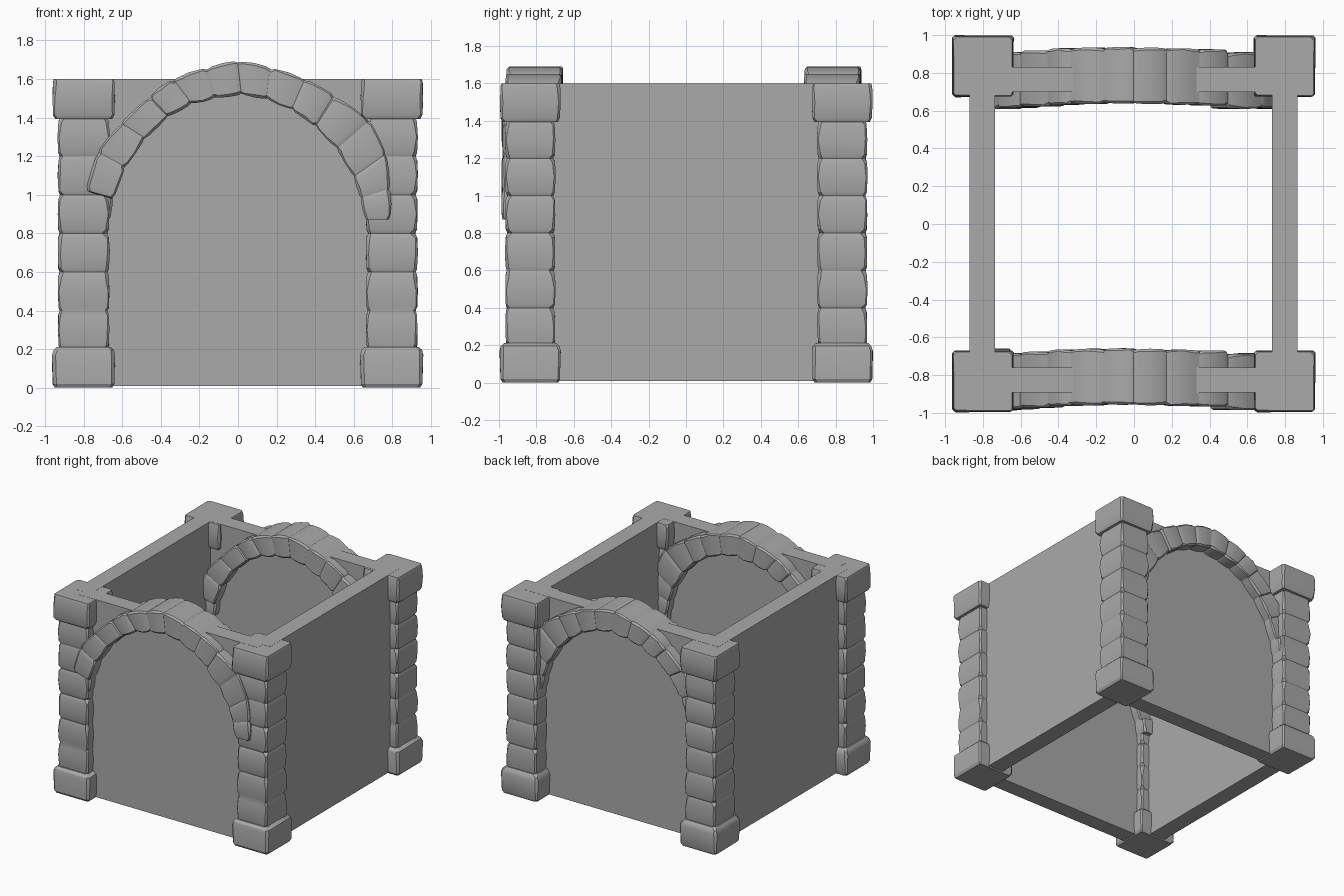
import bpy, bmesh, random
from mathutils import Vector

if "Cube" in bpy.data.objects:
    bpy.data.objects.remove(bpy.data.objects["Cube"], do_unlink=True)

stone = bpy.data.materials.new("grey_stone")
grey = (0.4, 0.4, 0.4, 1)
stone.diffuse_color = grey
stone.use_nodes = True
shader = stone.node_tree.nodes["Principled BSDF"]
shader.inputs["Base Color"].default_value = grey
shader.inputs["Roughness"].default_value = 0.9


def place(name, mesh, location=(0, 0, 0)):
    obj = bpy.data.objects.new(name, mesh)
    obj.location = location
    bpy.context.collection.objects.link(obj)
    return obj


def loft(name, rings, smooth=True):
    """Skin a list of closed rings and cap both ends."""
    bm = bmesh.new()
    loops = [[bm.verts.new(p) for p in ring] for ring in rings]
    for a, b in zip(loops, loops[1:]):
        for i in range(len(a)):
            j = (i + 1) % len(a)
            bm.faces.new((a[i], a[j], b[j], b[i]))
    bm.faces.new(loops[0])
    bm.faces.new(loops[-1])
    bmesh.ops.recalc_face_normals(bm, faces=bm.faces)
    mesh = bpy.data.meshes.new(name)
    bm.to_mesh(mesh)
    bm.free()
    mesh.materials.append(stone)
    if smooth:
        obj = place(name, mesh)
        bpy.ops.object.select_all(action="DESELECT")
        obj.select_set(True)
        bpy.context.view_layer.objects.active = obj
        bpy.ops.object.shade_smooth_by_angle(angle=0.5)
        bpy.data.objects.remove(obj)
    return mesh


def chipped_square(half, z, rough, chip):
    """Square ring with unevenly chipped corners."""
    ring = []
    for sx, sy in ((-1, -1), (1, -1), (1, 1), (-1, 1)):
        c = chip * random.uniform(0.5, 1.4)
        h = half + random.uniform(-rough, rough)
        ends = [Vector((sx * (h - c), sy * h, z)), Vector((sx * h, sy * (h - c), z))]
        ring += ends if sx * sy < 0 else ends[::-1]
    return ring


# Pillar parts, shared by all four corners
random.seed(4)
base_mesh = loft("pillar_base", [chipped_square(h, z, 0.002, 0.015) for h, z in
                 ((0.148, 0), (0.16, 0.02), (0.163, 0.17), (0.157, 0.195), (0.138, 0.212))])
cap_mesh = loft("pillar_cap", [chipped_square(h, z, 0.002, 0.014) for h, z in
                ((0.148, 1.393), (0.159, 1.415), (0.162, 1.5), (0.16, 1.585), (0.153, 1.6))])

courses = 6
shaft_rings = []
for k in range(courses):
    z = 0.2 + 0.2 * k
    for t, half, chip in ((0, 0.124, 0.02), (0.02, 0.131, 0.012),
                          (0.1, 0.134, 0.009), (0.175, 0.132, 0.014)):
        shaft_rings.append(chipped_square(half, z + t, 0.002, chip))
shaft_rings.append(chipped_square(0.125, 1.4, 0.002, 0.02))
shaft_mesh = loft("pillar_shaft", shaft_rings)

for side, x in (("right", -0.8), ("left", 0.797)):
    for end, y in (("front", -0.833), ("back", 0.835)):
        for part, mesh in (("base", base_mesh), ("shaft", shaft_mesh), ("cap", cap_mesh)):
            place(f"{end}_{side}_pillar_{part}", mesh, (x, y, 0))


# Walls
def wall(name, x0, x1, y0, y1):
    ring = ((x0, y0), (x1, y0), (x1, y1), (x0, y1))
    place(name, loft(name, [[(x, y, z) for x, y in ring] for z in (0.008, 1.601)], False))


wall("right_wall", -0.87, -0.735, -0.83, 0.83)
wall("left_wall", 0.73, 0.865, -0.83, 0.83)
wall("front_wall", -0.8, 0.8, -0.892, -0.76)
wall("back_wall", -0.8, 0.8, 0.70, 0.832)

# Arch joints: outer x, outer z, inner x, inner z
joints = [
    (-0.77, 0.87, -0.665, 0.87), (-0.79, 1.02, -0.645, 0.98),
    (-0.73, 1.22, -0.585, 1.14), (-0.61, 1.37, -0.48, 1.29),
    (-0.46, 1.51, -0.36, 1.405), (-0.34, 1.60, -0.24, 1.47),
    (-0.16, 1.66, -0.12, 1.50), (0.0, 1.695, 0.02, 1.52),
    (0.17, 1.66, 0.15, 1.495), (0.35, 1.60, 0.28, 1.44),
    (0.50, 1.515, 0.40, 1.355), (0.68, 1.39, 0.51, 1.24),
    (0.77, 1.21, 0.60, 1.09), (0.79, 1.03, 0.635, 0.98),
    (0.79, 0.87, 0.66, 0.87)]
# Front face of each arch stone
fronts = (-0.955, -0.985, -0.98, -0.972, -0.962, -0.958, -0.955,
          -0.958, -0.962, -0.966, -0.984, -0.98, -0.983, -0.985)


def arch_ring(t, a, b, front, dip):
    """Chamfered section across the arch at fraction t of one stone."""
    outer = Vector((a[0], 0, a[1])).lerp(Vector((b[0], 0, b[1])), t)
    inner = Vector((a[2], 0, a[3])).lerp(Vector((b[2], 0, b[3])), t)
    across = (outer - inner).normalized()
    outer -= across * dip
    inner += across * dip * 0.6
    y0, y1 = front + dip * 0.5, front + 0.295 - dip * 0.5
    ring = []
    for edge, sign, order in ((inner, 1, (y1, y0)), (outer, -1, (y0, y1))):
        for y in order:
            c = random.uniform(0.006, 0.016)
            into = Vector((0, c if y == y0 else -c, 0))
            at = edge + Vector((0, y, 0))
            pair = [at + into, at + across * sign * c]
            ring += pair if y == order[1] else pair[::-1]
    return ring


arch_rings = []
for a, b, front in zip(joints, joints[1:], fronts):
    for t, dip in ((0.02, 0.008), (0.14, 0.0), (0.5, -0.004), (0.86, 0.0), (0.98, 0.008)):
        arch_rings.append(arch_ring(t, a, b, front, dip + random.uniform(-0.002, 0.002)))
arch_mesh = loft("stone_arch", arch_rings)
place("front_arch", arch_mesh)
place("back_arch", arch_mesh, (0, 1.595, 0))
